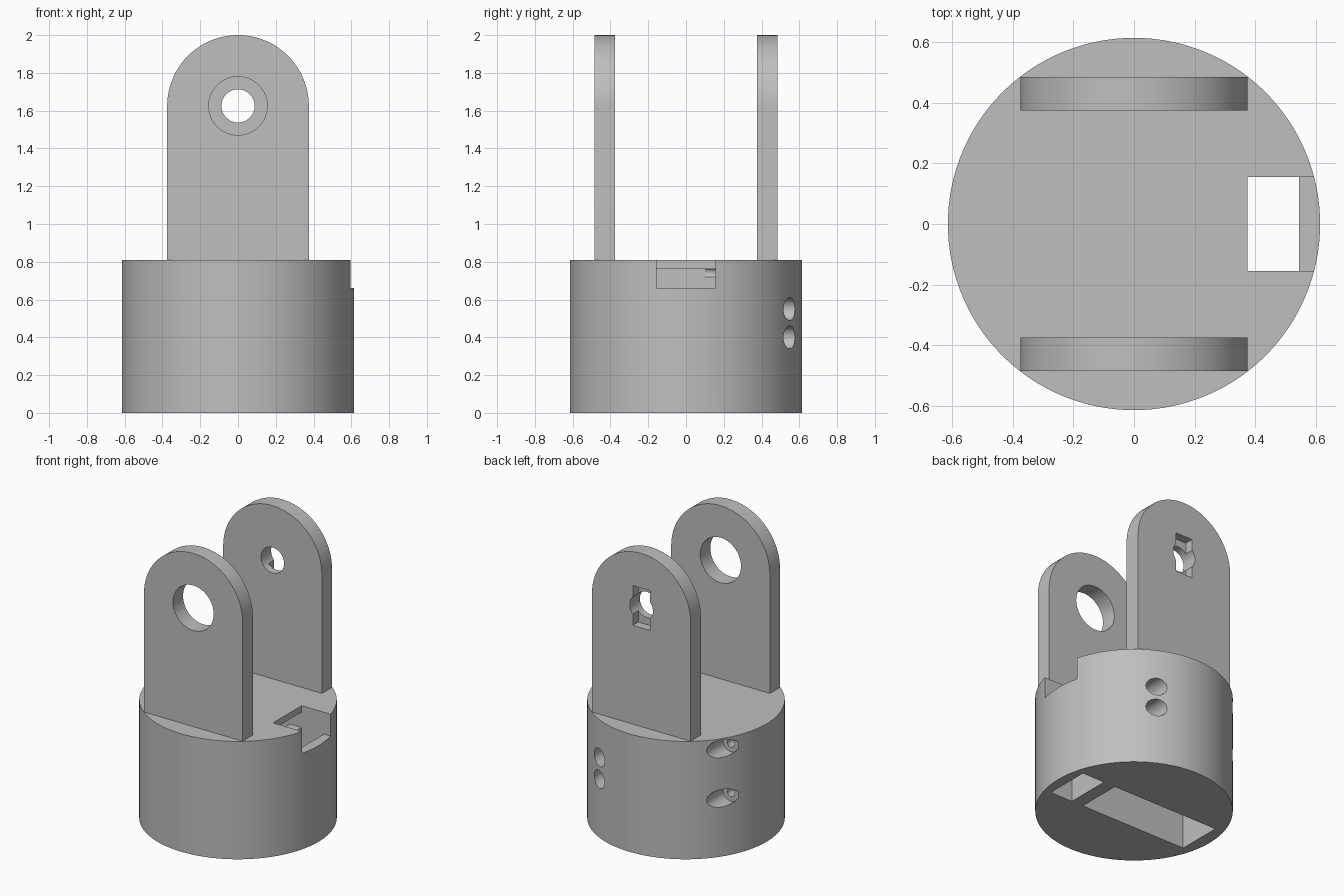
import bpy
import bmesh
import math
from mathutils import Matrix

old = bpy.data.objects.get("Cube")
if old:
    bpy.data.objects.remove(old, do_unlink=True)

# One plain grey for the whole bracket
grey = bpy.data.materials.new("light_grey")
grey.use_nodes = True
colour = (0.52, 0.52, 0.52, 1)
grey.diffuse_color = colour
grey.node_tree.nodes["Principled BSDF"].inputs["Base Color"].default_value = colour


def finish(name, bm):
    bmesh.ops.recalc_face_normals(bm, faces=bm.faces)
    mesh = bpy.data.meshes.new(name)
    bm.to_mesh(mesh)
    bm.free()
    mesh.materials.append(grey)
    obj = bpy.data.objects.new(name, mesh)
    bpy.context.collection.objects.link(obj)
    return obj


def box(name, x, y, z):
    bm = bmesh.new()
    bmesh.ops.create_cube(bm, size=1)
    for v in bm.verts:
        v.co = [(a + b) / 2 + c * (b - a) for c, (a, b) in zip(v.co, (x, y, z))]
    return finish(name, bm)


def rod(name, x, z, radius, y0, y1, sides=48):
    """Cylinder running along y."""
    bm = bmesh.new()
    place = Matrix.Translation((x, (y0 + y1) / 2, z)) @ Matrix.Rotation(math.pi / 2, 4, "X")
    bmesh.ops.create_cone(bm, cap_ends=True, segments=sides, radius1=radius,
                          radius2=radius, depth=y1 - y0, matrix=place)
    return finish(name, bm)


def carve(obj, cutters):
    """Subtract every cutter, bake the result and smooth the round walls."""
    for c in cutters:
        c.hide_render = True
        mod = obj.modifiers.new("cut", "BOOLEAN")
        mod.operation = "DIFFERENCE"
        mod.solver = "EXACT"
        mod.object = c
    bpy.context.view_layer.update()
    graph = bpy.context.evaluated_depsgraph_get()
    mesh = bpy.data.meshes.new_from_object(obj.evaluated_get(graph))
    obj.modifiers.clear()
    obj.data = mesh
    for c in cutters:
        bpy.data.objects.remove(c, do_unlink=True)
    bpy.ops.object.select_all(action="DESELECT")
    obj.select_set(True)
    bpy.context.view_layer.objects.active = obj
    bpy.ops.object.shade_smooth_by_angle(angle=math.radians(30))


# Round base
BASE_R, BASE_H = 0.615, 0.81
bm = bmesh.new()
bmesh.ops.create_cone(bm, cap_ends=True, segments=128, radius1=BASE_R, radius2=BASE_R,
                      depth=BASE_H, matrix=Matrix.Translation((0, 0, BASE_H / 2)))
base = finish("round_base", bm)

# Pocket from below, side shaft, rim notch and the passage joining them
HALF = (-0.155, 0.155)
cutters = [
    box("pocket_cut", (-0.53, 0.285), HALF, (-0.1, 0.765)),
    box("shaft_cut", (0.375, 0.545), HALF, (-0.1, 0.9)),
    box("notch_cut", (0.375, 0.8), HALF, (0.66, 0.9)),
    box("passage_cut", (0.2, 0.45), HALF, (0.66, 0.765)),
]
# Counterbored screw holes entering from the back
for x, z in ((0.275, 0.55), (0.275, 0.4), (-0.51, 0.74), (-0.51, 0.4)):
    cutters.append(rod("screw_head_cut", x, z, 0.06, 0.24, 0.8))
    cutters.append(rod("screw_cut", x, z, 0.028, 0.1, 0.3, 24))
carve(base, cutters)

# Upright arms with round tops
ARM_R, AXIS_Z = 0.375, 1.625


def arm(name, y0, y1):
    bm = bmesh.new()
    steps = 48
    outline = [(-ARM_R, BASE_H), (ARM_R, BASE_H)]
    outline += [(ARM_R * math.cos(math.pi * i / steps),
                 AXIS_Z + ARM_R * math.sin(math.pi * i / steps)) for i in range(steps + 1)]
    face = bm.faces.new([bm.verts.new((x, y0, z)) for x, z in outline])
    moved = bmesh.ops.extrude_face_region(bm, geom=[face])["geom"]
    bmesh.ops.translate(bm, vec=(0, y1 - y0, 0),
                        verts=[g for g in moved if isinstance(g, bmesh.types.BMVert)])
    return finish(name, bm)


front = arm("front_arm", -0.485, -0.375)
carve(front, [rod("bearing_cut", 0, AXIS_Z, 0.155, -0.7, -0.2)])

# Back arm: smaller hole, with an upright key slot sunk into its outer face
back = arm("back_arm", 0.375, 0.485)
carve(back, [
    rod("axle_cut", 0, AXIS_Z, 0.088, 0.2, 0.7),
    box("key_slot_cut", (-0.065, 0.065), (0.425, 0.7), (AXIS_Z - 0.137, AXIS_Z + 0.137)),
])
